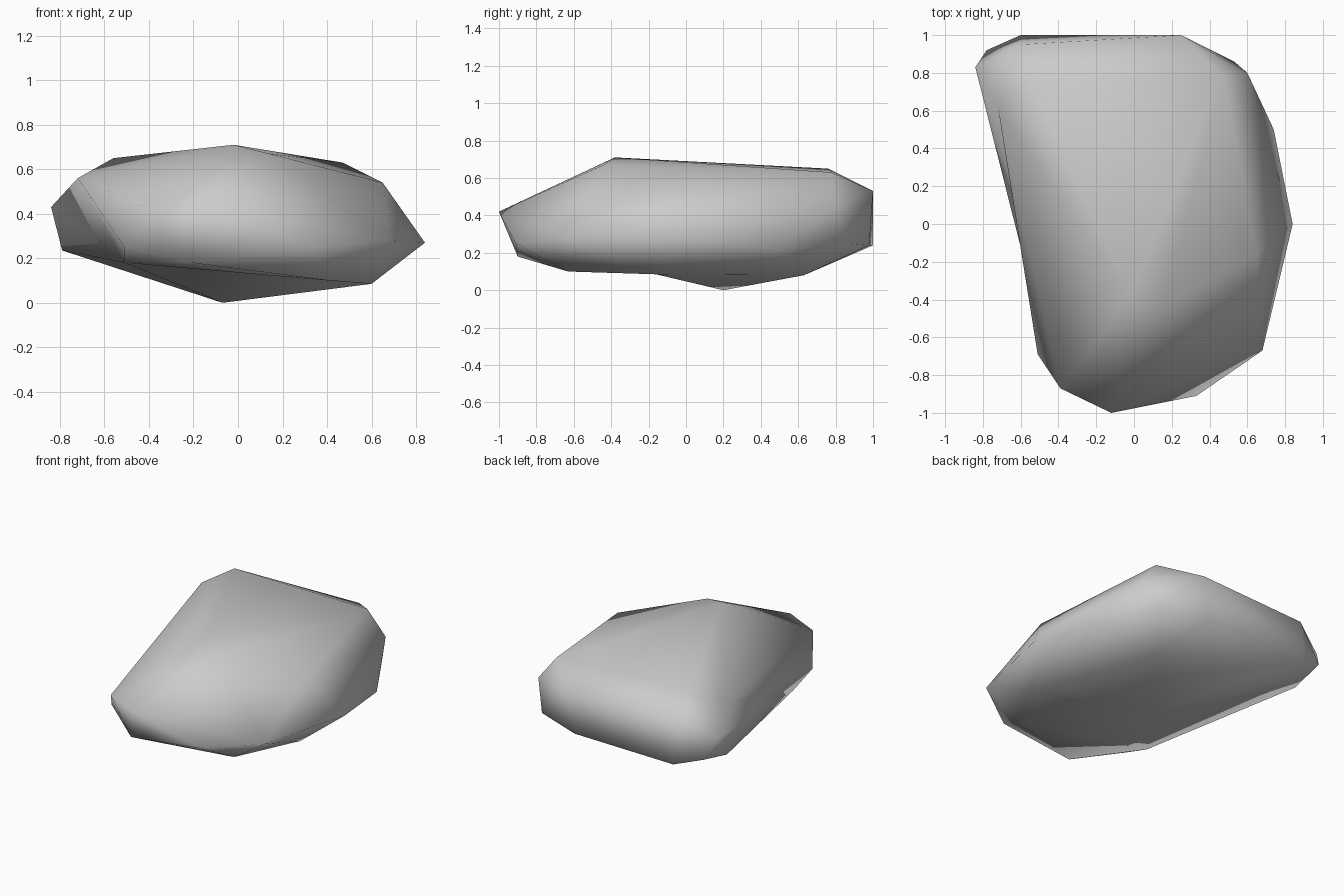
import bpy
import bmesh
from mathutils import Vector

cube = bpy.data.objects.get("Cube")
if cube:
    bpy.data.objects.remove(cube, do_unlink=True)

# Stone colour
stone = bpy.data.materials.new("stone_grey")
stone.use_nodes = True
grey = (0.6, 0.6, 0.6, 1)
stone.diffuse_color = grey
stone.node_tree.nodes["Principled BSDF"].inputs["Base Color"].default_value = grey

# Corners of the boulder, by region
crown = [(-.02, -.38, .71), (.14, -.44, .67), (-.56, .76, .65),
         (.47, .78, .63), (.65, -.16, .54)]
back = [(.25, 1, .53), (.19, .98, .24), (-.60, 1, .24), (-.60, .95, .53),
        (-.84, .83, .43), (-.78, .92, .29), (.60, .80, .46), (.53, .86, .25)]
flank = [(.74, .50, .22), (.84, 0, .27), (.68, -.67, .28)]
front = [(.33, -.91, .25), (-.12, -1, .42), (-.39, -.87, .42),
         (-.21, -.90, .18), (-.51, -.69, .25)]
underside = [(.35, .63, .08), (-.07, .20, 0), (-.79, .67, .235)]

# Wrap the corners in a hull, keeping hold of those around the hollows
bm = bmesh.new()
for corner in crown + back + flank + front + underside:
    bm.verts.new(corner)
shoulder = bm.verts.new((-.72, .62, .56))
hollow = bm.verts.new((-.58, -.48, .18))
keel_side = bm.verts.new((.60, -.16, .085))
keel_front = bm.verts.new((.41, -.63, .10))
bmesh.ops.convex_hull(bm, input=bm.verts)
bmesh.ops.delete(bm, geom=[v for v in bm.verts if not v.link_faces],
                 context='VERTS')
bmesh.ops.recalc_face_normals(bm, faces=bm.faces)


def crease(a, b):
    """Turn the edges between two corners until an edge joins them."""
    for _ in range(6):
        if any(e.other_vert(a) is b for e in a.link_edges):
            return
        bm.normal_update()
        way = b.co - a.co
        crossed = []
        for loop in a.link_loops:
            normal = loop.face.normal
            ahead = loop.link_loop_next.vert.co - a.co
            behind = loop.link_loop_prev.vert.co - a.co
            if normal.dot(ahead.cross(way)) > 0 and normal.dot(way.cross(behind)) > 0:
                crossed.append((normal.dot(way), loop.link_loop_next.edge))
        if not crossed:
            return
        bmesh.utils.edge_rotate(max(crossed, key=lambda c: c[0])[1])


# Shallow valleys under the front and along the side
if all(v.is_valid for v in (shoulder, hollow, keel_side, keel_front)):
    crease(keel_side, hollow)
    crease(keel_front, hollow)
    crease(shoulder, hollow)
    hollow.co = Vector((-.51, -.48, .18))

bmesh.ops.recalc_face_normals(bm, faces=bm.faces)
for face in bm.faces:
    face.smooth = True

mesh = bpy.data.meshes.new("boulder")
bm.to_mesh(mesh)
bm.free()
mesh.materials.append(stone)
boulder = bpy.data.objects.new("boulder", mesh)
bpy.context.collection.objects.link(boulder)
